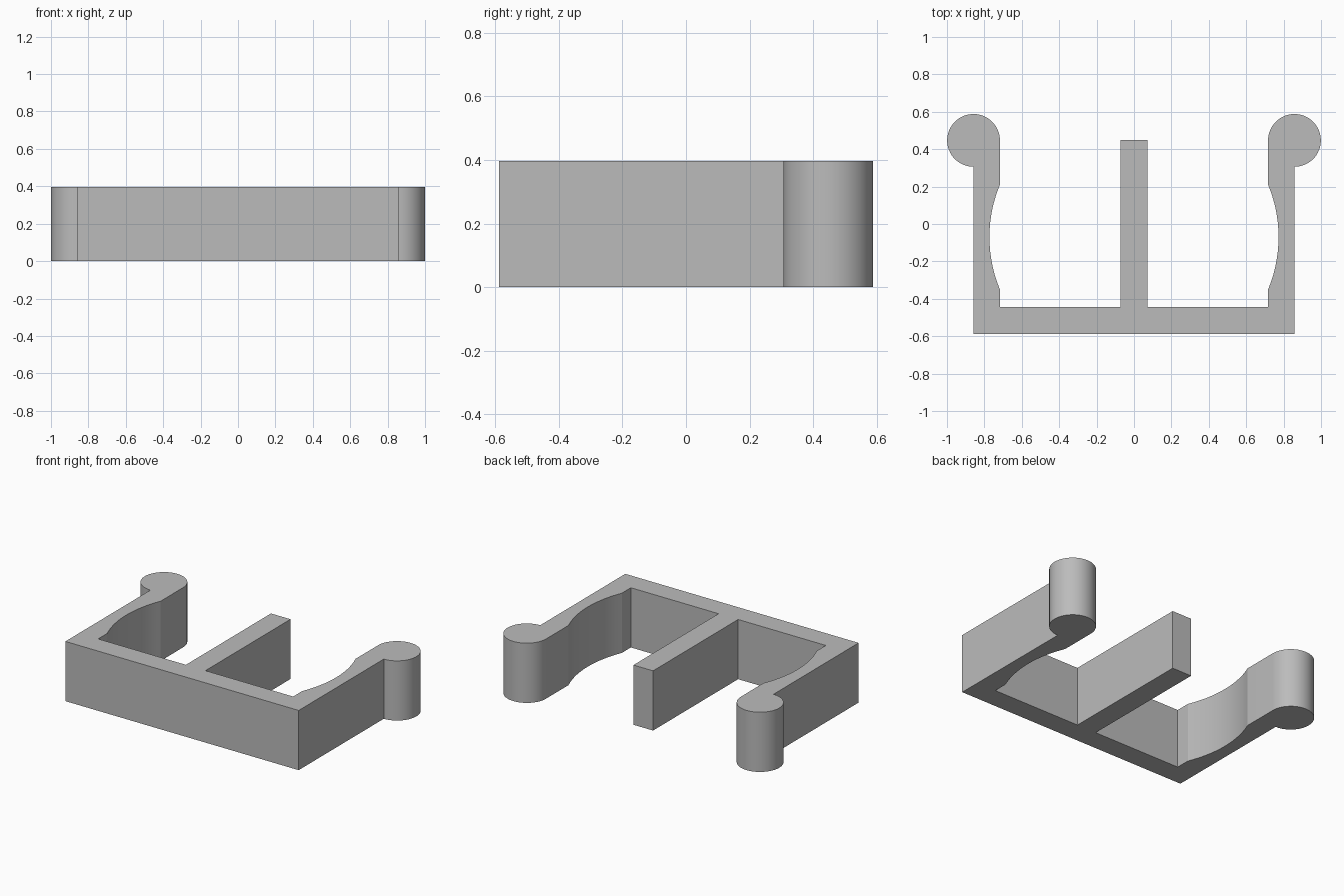
import bpy, bmesh, math

if "Cube" in bpy.data.objects:
    bpy.data.objects.remove(bpy.data.objects["Cube"])

HEIGHT = 0.397
OUT, INN = 0.858, 0.717          # outer and inner faces of the side arms
BACK, FLOOR = -0.588, -0.445     # front and rear faces of the cross bar
PRONG = 0.072                    # half width of the middle prong
KNOB_Y, KNOB_R = 0.447, 0.141    # round arm tips


def arc(cx, cy, r, a0, a1, n):
    """Points along a circular arc, angles in degrees."""
    steps = [math.radians(a0 + (a1 - a0) * i / n) for i in range(n + 1)]
    return [(cx + r * math.cos(a), cy + r * math.sin(a)) for a in steps]


# Right half of the outline: cross bar, arm with round tip, scooped inner wall, prong
scoop_half, scoop_depth, scoop_y = 0.28, 0.056, -0.07
scoop_r = (scoop_half ** 2 + scoop_depth ** 2) / (2 * scoop_depth)
scoop_a = math.degrees(math.asin(scoop_half / scoop_r))
half = [(OUT, BACK)]
half += arc(OUT, KNOB_Y, KNOB_R, -90, 180, 48)
half += arc(INN + scoop_depth - scoop_r, scoop_y, scoop_r, scoop_a, -scoop_a, 14)
half += [(INN, FLOOR), (PRONG, FLOOR), (PRONG, 0.449)]
outline = half + [(-x, y) for x, y in reversed(half)]

# Extrude the mirrored outline into the solid clip
bm = bmesh.new()
base = bm.faces.new([bm.verts.new((x, y, 0)) for x, y in outline])
top = bmesh.ops.extrude_face_region(bm, geom=[base], use_keep_orig=True)["geom"]
bmesh.ops.translate(bm, vec=(0, 0, HEIGHT),
                    verts=[v for v in top if isinstance(v, bmesh.types.BMVert)])
bmesh.ops.recalc_face_normals(bm, faces=bm.faces)
mesh = bpy.data.meshes.new("clip_body")
bm.to_mesh(mesh)
bm.free()

grey = bpy.data.materials.new("mid grey")
grey.diffuse_color = (0.5, 0.5, 0.5, 1)
grey.use_nodes = True
grey.node_tree.nodes["Principled BSDF"].inputs["Base Color"].default_value = grey.diffuse_color
mesh.materials.append(grey)

clip = bpy.data.objects.new("clip_body", mesh)
bpy.context.collection.objects.link(clip)
bpy.context.view_layer.objects.active = clip
clip.select_set(True)
bpy.ops.object.shade_smooth_by_angle(angle=math.radians(15))
